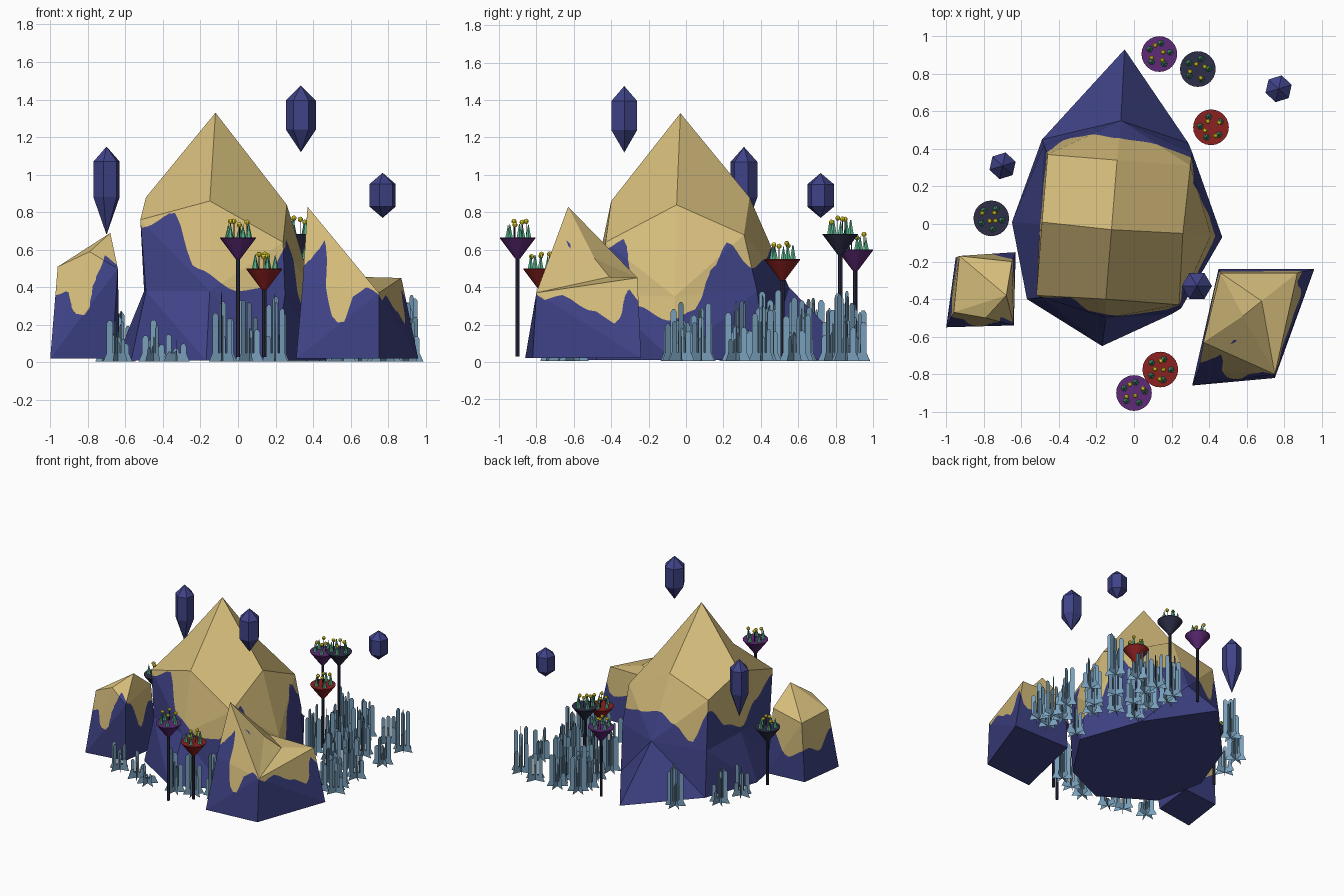
import bpy, bmesh, math, random
from mathutils import Vector

if "Cube" in bpy.data.objects:
    bpy.data.objects.remove(bpy.data.objects["Cube"])

random.seed(4)
COLOURS = {
    "indigo_rock": (0.05, 0.056, 0.24), "gold_rock": (0.67, 0.51, 0.20),
    "blue_grey_grass": (0.19, 0.35, 0.50), "red_cup": (0.26, 0.015, 0.015),
    "purple_cup": (0.11, 0.023, 0.18), "dark_slate": (0.028, 0.028, 0.066),
    "green_spike": (0.10, 0.47, 0.27), "yellow_bead": (0.72, 0.61, 0.02),
}
MATS = {}
for key, c in COLOURS.items():
    MATS[key] = bpy.data.materials.new(key)
    MATS[key].diffuse_color = (*c, 1)


def finish(bm, name, mats, normals=True):
    if normals:
        bmesh.ops.recalc_face_normals(bm, faces=bm.faces[:])
    me = bpy.data.meshes.new(name)
    bm.to_mesh(me)
    bm.free()
    for m in mats:
        me.materials.append(MATS[m])
    ob = bpy.data.objects.new(name, me)
    bpy.context.collection.objects.link(ob)
    return ob


def lathe(bm, profile, n, loc, mat=0, phase=0.0):
    """Stack rings of n sides; radius 0 makes a tip."""
    rings = []
    for r, z in profile:
        k = 1 if r == 0 else n
        rings.append([bm.verts.new((loc[0] + r * math.cos(phase + math.tau * i / n),
                                    loc[1] + r * math.sin(phase + math.tau * i / n),
                                    loc[2] + z)) for i in range(k)])
    for a, b in zip(rings, rings[1:]):
        for i in range(n):
            j = (i + 1) % n
            vs = [a[i % len(a)], a[j % len(a)], b[j % len(b)], b[i % len(b)]]
            f = bm.faces.new(list(dict.fromkeys(vs)))
            f.material_index = mat


def drip_height(table, ang):
    """Smooth periodic height of the gold border for an angle in degrees."""
    t = table + [(table[0][0] + 360, table[0][1])]
    if ang < t[0][0]:
        ang += 360
    for (a0, h0), (a1, h1) in zip(t, t[1:]):
        if a0 <= ang <= a1:
            s = (ang - a0) / (a1 - a0)
            return h0 + (h1 - h0) * s * s * (3 - 2 * s)
    return t[0][1]


def paint_rock(bm, name, centre, table, caps=()):
    """Cut the rock along the dripping border; gold above, indigo below."""
    bmesh.ops.recalc_face_normals(bm, faces=bm.faces[:])
    bmesh.ops.triangulate(bm, faces=bm.faces[:])
    bmesh.ops.subdivide_edges(bm, edges=bm.edges[:], cuts=11, use_grid_fill=True)
    bmesh.ops.triangulate(bm, faces=bm.faces[:])

    def f(v):
        a = math.degrees(math.atan2(v.co.y - centre[1], v.co.x - centre[0])) % 360
        return v.co.z - drip_height(table, a)

    val = {v: f(v) for v in bm.verts}
    cut = set()
    for e in bm.edges[:]:
        a, b = e.verts
        if val[a] * val[b] < 0:
            _, nv = bmesh.utils.edge_split(e, a, val[a] / (val[a] - val[b]))
            cut.add(nv)
    for face in bm.faces[:]:
        pair = [v for v in face.verts if v in cut]
        if len(pair) == 2:
            bmesh.utils.face_split(face, pair[0], pair[1])
    for face in bm.faces:
        s = sum(val[v] for v in face.verts if v not in cut)
        face.material_index = 1 if s > 0 else 0
    for quad in caps:                       # plain gold crown facets
        bm.faces.new([bm.verts.new(p) for p in quad]).material_index = 1
    return finish(bm, name, ["indigo_rock", "gold_rock"], False)


# main rock: three rings of eight points, crowned by four facets meeting at an apex
rings = [
    [(-.57, -.40, .01), (-.17, -.65, .01), (.20, -.48, .01), (.47, -.07, .01),
     (.29, .43, .01), (-.05, .93, .01), (-.49, .45, .01), (-.65, .01, .01)],
    [(-.49, -.39, .38), (-.15, -.50, .38), (.25, -.45, .36), (.41, -.06, .35),
     (.31, .38, .38), (-.07, .55, .40), (-.48, .42, .38), (-.50, .0, .38)],
    [(-.52, -.38, .76), (-.15, -.40, .86), (.24, -.43, .64), (.26, -.05, .84),
     (.30, .31, .68), (-.09, .34, .88), (-.46, .37, .77), (-.49, .01, .88)],
]
APEX = (-.12, -.03, 1.33)
bm = bmesh.new()
R = [[bm.verts.new(p) for p in ring] for ring in rings]
bm.faces.new(R[0][::-1])
for lo, hi in zip(R, R[1:]):
    for i in range(8):
        j = (i + 1) % 8
        bm.faces.new((lo[i], lo[j], hi[j], hi[i]))
T = rings[2]
paint_rock(bm, "main_rock", (-.12, -.03),
           [(9, .28), (20, .5), (30, .64), (42, .5), (62, .55), (86, .61), (102, .55),
            (117, .43), (131, .68), (150, .5), (178, .42), (200, .58), (223, .72), (238, .8),
            (257, .5), (285, .38), (303, .4), (312, .6), (322, .66), (333, .3), (354, .22)],
           [(T[i - 1], T[i], T[i + 1], APEX) for i in (0, 2, 4, 6)])

# right rock: sloping block with a peak at the left and a low ridge at the right
P = dict(a=(.31, -.86, .02), b=(.75, -.82, .02), c=(.96, -.24, .02), d=(.45, -.24, .02),
         P=(.37, -.63, .83), Q=(.75, -.80, .37), S=(.87, -.26, .45), T=(.46, -.26, .45),
         M=(.58, -.49, .555), V=(.68, -.41, .455), N=(.345, -.77, .43))
bm = bmesh.new()
V = {k: bm.verts.new(p) for k, p in P.items()}
for face in "dcba abQ aQN NQP daN dNP dPT cdTS bcSQ PQM MQV VQS VST MVT PMT".split():
    bm.faces.new([V[k] for k in face])
paint_rock(bm, "right_rock", (.6, -.55),
           [(15, .27), (33, .2), (41, .4), (50, .22), (90, .3), (140, .25), (190, .42),
            (215, .5), (230, .68), (238, .45), (248, .25), (260, .2), (275, .36), (290, .4),
            (310, .33), (325, .36)])

# left rock: hull of a few corner points
bm = bmesh.new()
bmesh.ops.convex_hull(bm, input=[bm.verts.new(p) for p in [
    (-1.0, -.55, .02), (-.67, -.50, .02), (-.63, -.15, .02), (-.95, -.18, .02),
    (-.96, -.47, .51), (-.93, -.17, .50), (-.79, -.50, .59), (-.68, -.38, .69),
    (-.65, -.20, .54), (-.64, -.54, .50)]])
bmesh.ops.delete(bm, geom=[v for v in bm.verts if not v.link_faces], context='VERTS')
paint_rock(bm, "left_rock", (-.81, -.35),
           [(0, .25), (35, .42), (90, .2), (135, .28), (180, .22), (223, .36), (238, .38),
            (252, .26), (272, .25), (285, .45), (305, .57), (318, .5)])

# floating crystals: x, y, bottom, lower shoulder, upper shoulder, top, radius, turn
for i, (x, y, z0, z1, z2, z3, r, ph) in enumerate([
        (-.70, .31, .68, .88, 1.07, 1.15, .073, .3),
        (.335, -.33, 1.12, 1.24, 1.395, 1.475, .08, 0),
        (.77, .72, .77, .83, .95, 1.01, .073, .3)]):
    bm = bmesh.new()
    lathe(bm, [(0, z0), (r, z1), (r, z2), (0, z3)], 6, (x, y, 0), 0, ph)
    finish(bm, f"floating_crystal_{i}", ["indigo_rock"])

# cup flowers: stem, cone cup, green spikes, yellow beads on stalks
for i, (x, y, rim, col) in enumerate([
        (.135, .905, .60, "purple_cup"), (.34, .825, .685, "dark_slate"),
        (.41, .515, .55, "red_cup"), (-.76, .03, .505, "dark_slate"),
        (.14, -.775, .50, "red_cup"), (0, -.90, .665, "purple_cup")]):
    bm = bmesh.new()
    lathe(bm, [(0, .03), (.011, .03), (.011, rim - .1), (0, rim - .1)], 8, (x, y, 0), 0)
    lathe(bm, [(0, rim - .118), (.014, rim - .112), (.095, rim - .004), (.095, rim), (0, rim)],
          24, (x, y, 0), 1)
    turn = random.random() * 6
    for k in range(5):
        a = turn + math.tau * k / 5
        p = (x + .058 * math.cos(a), y + .058 * math.sin(a), rim - .005)
        lathe(bm, [(0, 0), (.018, .001), (.004, random.uniform(.055, .08)), (0, .08)], 6, p, 2)
    for k in range(4):
        a = turn + .6 + math.tau * k / 4
        d = random.uniform(.015, .055)
        p = (x + d * math.cos(a), y + d * math.sin(a), rim)
        h = random.uniform(.06, .088)
        lathe(bm, [(0, 0), (.0025, 0), (.0025, h), (0, h)], 5, p, 0)
        ball = [(0 if q in (0, 5) else .014 * math.sin(math.pi * q / 5),
                 h - .014 * math.cos(math.pi * q / 5)) for q in range(6)]
        lathe(bm, ball, 10, p, 3)
    finish(bm, f"cup_flower_{i}", ["dark_slate", col, "green_spike", "yellow_bead"])


# grass: crossed upright sheets cut into pointed blades
def grass(bm, x, y, h):
    turn = random.random() * 3
    for s in range(3):
        a = turn + math.pi * s / 3
        d = Vector((math.cos(a), math.sin(a), 0))

        def sheet(pts):
            bm.faces.new([bm.verts.new(Vector((x, y, 0)) + d * u + Vector((0, 0, z)))
                          for u, z in pts])
        sheet([(-.08, .005), (.08, .005), (.06, .05), (-.06, .05)])
        for k in range(3):
            u = (k - 1) * .043
            t = h * random.uniform(.35, 1)
            sheet([(u - .017, .05), (u + .017, .05), (u + .017, t - .015),
                   (u + .007, t), (u - .007, t), (u - .017, t - .015)])


bm = bmesh.new()
for x, y, h in [(-.64, -.62, .23), (-.45, -.66, .23), (-.33, -.70, .15), (-.08, -.70, .38),
                (.06, -.66, .36), (.20, -.60, .37), (-.38, .68, .36), (-.62, .45, .28),
                (-.68, .25, .25)]:
    grass(bm, x, y, h)
for row in range(7):
    y = -.06 + row * .16
    x0 = .55 if row < 3 else .36
    for col in range(4):
        gx = x0 + (.90 - x0) * col / 3 + random.uniform(-.03, .015)
        gy = min(y + random.uniform(-.05, .05), .91)
        if random.random() < .85:
            grass(bm, gx, gy, random.uniform(.24, .4))
finish(bm, "grass_clumps", ["blue_grey_grass"], False)

for m in bpy.data.materials:
    if m.users and not m.is_grease_pencil:
        m.use_nodes = True
        m.node_tree.nodes["Principled BSDF"].inputs["Base Color"].default_value = m.diffuse_color
